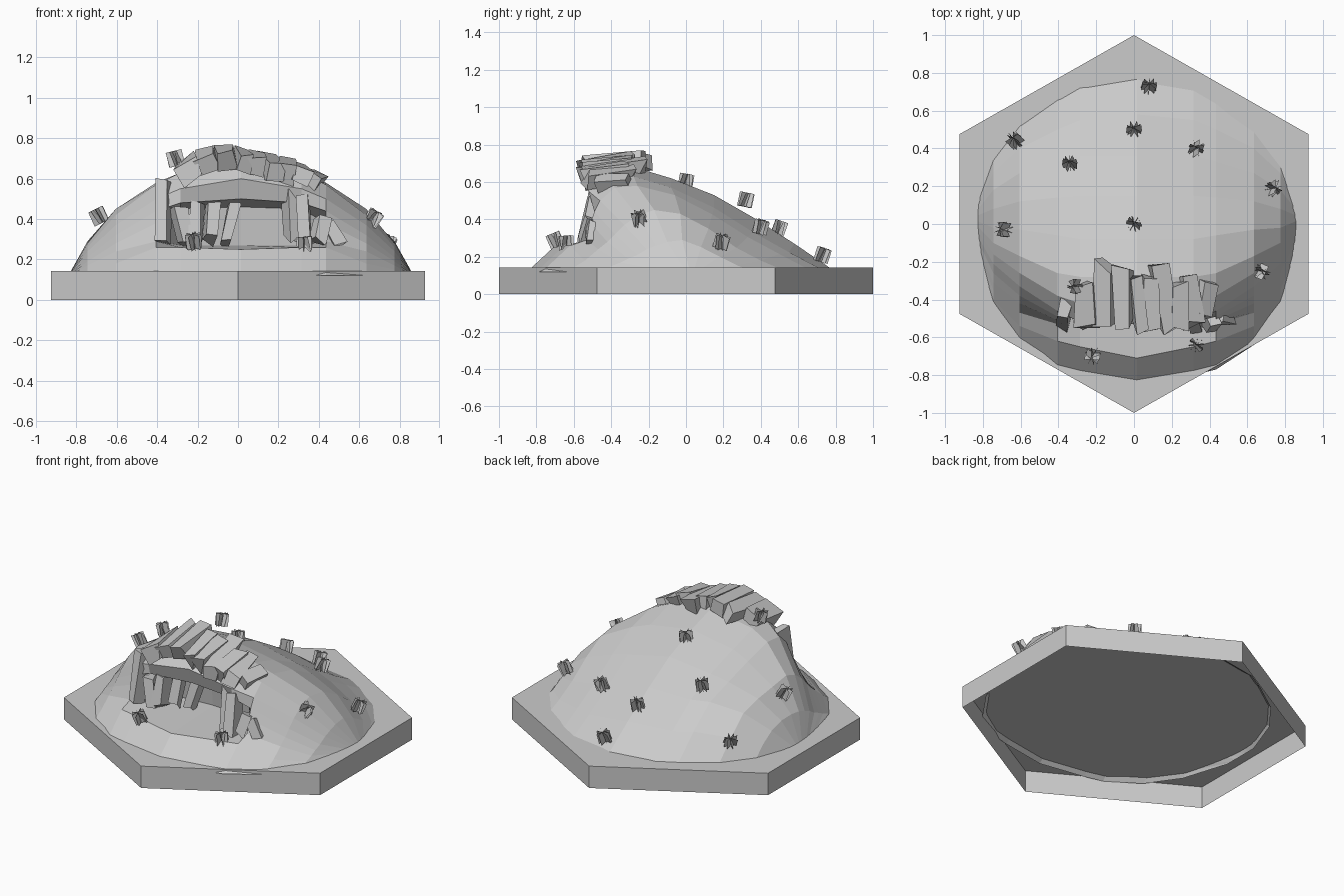
import bpy, bmesh, math, random
from mathutils import Vector, Euler, Matrix
from mathutils.bvhtree import BVHTree

if "Cube" in bpy.data.objects:
    bpy.data.objects.remove(bpy.data.objects["Cube"])

random.seed(4)


def add_object(name, bm):
    bmesh.ops.recalc_face_normals(bm, faces=bm.faces[:])
    me = bpy.data.meshes.new(name)
    bm.to_mesh(me)
    ob = bpy.data.objects.new(name, me)
    bpy.context.collection.objects.link(ob)
    return ob


# Hexagonal base, open underneath
bm = bmesh.new()
outline = [(0, -1), (.925, -.475), (.925, .475), (0, 1), (-.925, .475), (-.925, -.475)]
low = [bm.verts.new((x, y, 0)) for x, y in outline]
top = [bm.verts.new((x, y, .143)) for x, y in outline]
bm.faces.new(top)
for i in range(6):
    j = (i + 1) % 6
    bm.faces.new((low[i], low[j], top[j], top[i]))
add_object("hex_base", bm)

# Mound with cave: back-to-front (y, z) profiles, mirrored across x
sections = [
    (0, [(.8, .12), (.58, .27), (.36, .41), (.15, .53), (-.08, .62), (-.28, .68), (-.45, .68),
         (-.53, .6), (-.5, .5), (-.3, .46), (-.28, .27), (-.71, .25), (-.85, .12)]),
    (.3, [(.75, .12), (.55, .25), (.36, .37), (.15, .48), (-.08, .57), (-.28, .63), (-.42, .63),
          (-.52, .55), (-.5, .48), (-.32, .45), (-.3, .27), (-.65, .26), (-.80, .12)]),
    (.42, [(.68, .12), (.5, .25), (.33, .36), (.14, .45), (-.06, .53), (-.26, .58), (-.38, .57),
           (-.46, .5), (-.49, .44), (-.51, .38), (-.53, .29), (-.62, .26), (-.77, .12)]),
    (.62, [(.54, .12), (.4, .22), (.27, .31), (.12, .38), (-.03, .43), (-.17, .45), (-.26, .42),
           (-.33, .37), (-.38, .32), (-.42, .28), (-.47, .24), (-.54, .18), (-.64, .12)]),
    (.76, [(.36, .12), (.27, .18), (.18, .23), (.08, .27), (-.02, .29), (-.1, .28), (-.16, .26),
           (-.21, .24), (-.26, .21), (-.31, .19), (-.35, .17), (-.4, .15), (-.44, .12)]),
    (.855, [(.1 - .02 * i, .12) for i in range(13)]),
]
full = [(-x, p) for x, p in reversed(sections[1:])] + sections
bm = bmesh.new()
rows = []
for x, prof in full:
    row = []
    for y, z in prof:
        # back left slope is a little fuller than the back right
        lift = -.13 * x * max(0, min(1, y * 3)) * min(1, (z - .12) * 5)
        row.append(bm.verts.new((x + .015, y, z + lift)))
    rows.append(row)
for a, b in zip(rows, rows[1:]):
    for i in range(12):
        bm.faces.new((a[i], a[i + 1], b[i + 1], b[i]))
bmesh.ops.recalc_face_normals(bm, faces=bm.faces[:])
bvh = BVHTree.FromBMesh(bm)
add_object("cave_mound", bm)


def rock(name, loc, size, rot):
    """Rough tapered block, rot in degrees."""
    bm = bmesh.new()
    bmesh.ops.create_cube(bm, size=1)
    for v in bm.verts:
        v.co += Vector([random.uniform(-.13, .13) for _ in range(3)])
        v.co = Vector([c * s for c, s in zip(v.co, size)])
    m = Matrix.Translation(loc) @ Euler([math.radians(a) for a in rot]).to_matrix().to_4x4()
    bmesh.ops.transform(bm, matrix=m, verts=bm.verts[:])
    add_object(name, bm)


# Arch of slabs over the cave mouth: x, y, z, width, length, roll
arch = [(-.24, -.43, .645, .11, .22, -30), (-.15, -.38, .69, .10, .33, -18),
        (-.06, -.38, .71, .10, .30, -8), (.02, -.42, .69, .08, .26, 10),
        (.09, -.41, .68, .08, .26, 12), (.16, -.40, .655, .08, .32, 15),
        (.23, -.42, .64, .09, .24, 10), (.30, -.41, .625, .08, .24, 25),
        (.37, -.39, .585, .08, .2, 35)]
for x, y, z, w, l, r in arch:
    rock("arch_stone", (x, y, z), (w, l, .09), (8, r, random.uniform(-6, 14)))

# Upright stones beside and inside the mouth: x, y, z, width, height, lean
uprights = [(-.37, -.48, .43, .06, .28, -3), (-.28, -.50, .37, .06, .19, -8),
            (-.21, -.48, .38, .06, .19, 2), (-.13, -.44, .39, .06, .19, 8),
            (-.04, -.39, .38, .05, .22, 14), (.27, -.48, .42, .065, .26, 2),
            (.33, -.51, .38, .06, .24, -4), (.40, -.52, .34, .06, .12, 20),
            (.47, -.49, .32, .07, .11, -25)]
for x, y, z, w, h, lean in uprights:
    rock("mouth_stone", (x, y, z), (w, .09, h), (-12, lean, random.uniform(-25, 25)))

# Small grass tufts of crossed blades standing along the surface normal
spots = [(.08, .73, .21), (0, .5, .355), (.33, .4, .36), (-.34, .32, .505), (-.63, .44, .26),
         (-.69, -.03, .415), (0, 0, .605), (.74, .19, .28), (.67, -.25, .405),
         (-.22, -.70, .29), (.33, -.64, .275), (-.31, -.33, .70)]
for p in spots:
    n = bvh.find_nearest(Vector(p))[1]
    if n.z < 0:
        n = -n
    turn = (n + Vector((0, 0, .8))).to_track_quat('Z', 'Y').to_matrix().to_4x4()
    bm = bmesh.new()
    for k in range(5):
        w, h, tilt = .04, .038, random.uniform(-.25, .25)
        spin = Matrix.Rotation(k * math.pi / 5 + random.uniform(-.2, .2), 4, 'Z')
        m = Matrix.Translation(p) @ turn @ spin @ Matrix.Rotation(tilt, 4, 'X')
        bm.faces.new([bm.verts.new(m @ Vector(c)) for c in
                      ((-w, 0, -h), (w, 0, -h), (w, 0, h), (-w, 0, h))])
    add_object("grass_tuft", bm)
